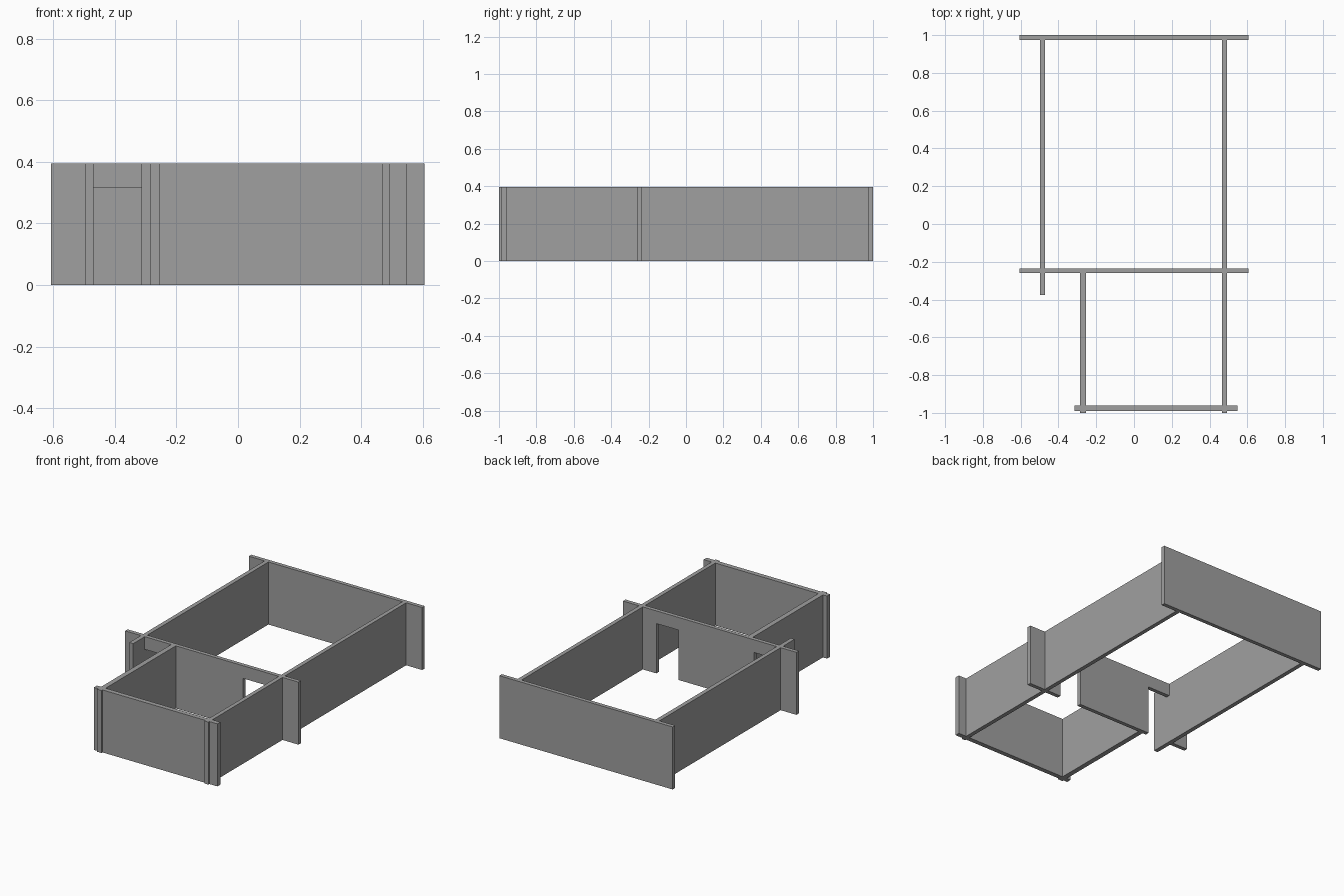
import bpy
import bmesh
from mathutils import Matrix, Vector

HEIGHT = 0.395
DOOR_HEIGHT = 0.315

cube = bpy.data.objects.get("Cube")
if cube:
    bpy.data.objects.remove(cube, do_unlink=True)

# Single plaster colour
GREY = (0.35, 0.35, 0.35, 1.0)
plaster = bpy.data.materials.new("grey_plaster")
plaster.use_nodes = True
plaster.diffuse_color = GREY
plaster.node_tree.nodes["Principled BSDF"].inputs["Base Color"].default_value = GREY


def new_object(name, bm):
    mesh = bpy.data.meshes.new(name)
    bm.to_mesh(mesh)
    bm.free()
    mesh.materials.append(plaster)
    obj = bpy.data.objects.new(name, mesh)
    bpy.context.collection.objects.link(obj)


def wall(name, x0, x1, y0, y1):
    """Full-height box wall over a rectangular footprint."""
    bm = bmesh.new()
    size = Vector((x1 - x0, y1 - y0, HEIGHT))
    centre = Vector((x0 + x1, y0 + y1, HEIGHT)) / 2
    placement = Matrix.Translation(centre) @ Matrix.Diagonal(size).to_4x4()
    bmesh.ops.create_cube(bm, size=1, matrix=placement)
    new_object(name, bm)


def wall_with_doors(name, x0, x1, y0, y1, doors):
    """Wall outline with door notches, extruded through its thickness."""
    outline = [(x0, 0)]
    for a, b in doors:
        outline += [(a, 0), (a, DOOR_HEIGHT), (b, DOOR_HEIGHT), (b, 0)]
    outline += [(x1, 0), (x1, HEIGHT), (x0, HEIGHT)]
    bm = bmesh.new()
    face = bm.faces.new([bm.verts.new((x, y0, z)) for x, z in outline])
    result = bmesh.ops.extrude_face_region(bm, geom=[face])
    moved = [v for v in result["geom"] if isinstance(v, bmesh.types.BMVert)]
    bmesh.ops.translate(bm, verts=moved, vec=(0, y1 - y0, 0))
    bmesh.ops.recalc_face_normals(bm, faces=bm.faces)
    new_object(name, bm)


# Walls running across
wall("back_wall", -0.607, 0.605, 0.975, 1.0)
wall("front_wall", -0.314, 0.549, -0.99, -0.96)
wall_with_doors("middle_wall", -0.607, 0.605, -0.26, -0.235,
                [(-0.47, -0.31), (0.218, 0.372)])

# Walls running front to back
wall("left_long_wall", 0.467, 0.493, -1.0, 0.976)
wall("right_long_wall", -0.497, -0.47, -0.375, 0.976)
wall("inner_right_wall", -0.285, -0.253, -1.0, -0.25)
